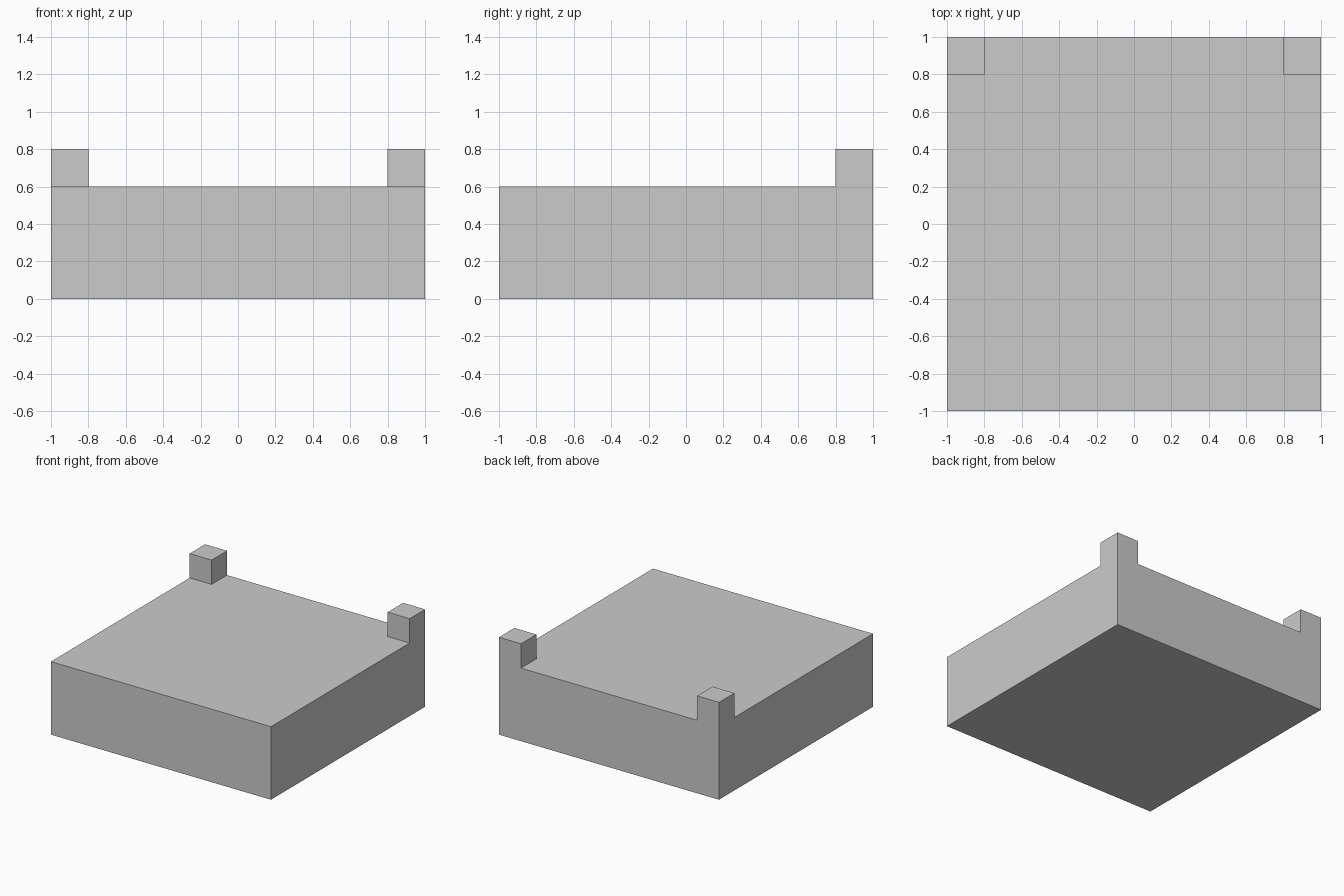
import bpy
import bmesh

if "Cube" in bpy.data.objects:
    bpy.data.objects.remove(bpy.data.objects["Cube"])

BASE_H, POST_H = 0.6, 0.2
XS = (-1.0, -0.8, 0.8, 1.0)
YS = (-1.0, 0.8, 1.0)


def raise_faces(bm, faces, height, keep_bottom=False):
    """Extrude faces straight up."""
    result = bmesh.ops.extrude_face_region(bm, geom=faces, use_keep_orig=keep_bottom)["geom"]
    verts = [g for g in result if isinstance(g, bmesh.types.BMVert)]
    bmesh.ops.translate(bm, verts=verts, vec=(0, 0, height))
    if not keep_bottom:
        old = [f for f in faces if f.is_valid]
        if old:
            bmesh.ops.delete(bm, geom=old, context='FACES')
    return [g for g in result if isinstance(g, bmesh.types.BMFace)]


bm = bmesh.new()

# Footprint split where the corner posts stand
grid = [[bm.verts.new((x, y, 0)) for x in XS] for y in YS]
footprint = [bm.faces.new((grid[j][i], grid[j][i + 1], grid[j + 1][i + 1], grid[j + 1][i]))
             for j in range(len(YS) - 1) for i in range(len(XS) - 1)]

# Solid slab
top = raise_faces(bm, footprint, BASE_H, keep_bottom=True)

# Two posts rising flush from the back corners
corners = []
for f in top:
    c = f.calc_center_median()
    if c.z > BASE_H - 0.01 and c.y > 0.8 and abs(c.x) > 0.8:
        corners.append(f)
raise_faces(bm, corners, POST_H)

# Merge coplanar faces and face everything outward
bmesh.ops.recalc_face_normals(bm, faces=bm.faces[:])
bmesh.ops.dissolve_limit(bm, angle_limit=0.01, verts=bm.verts[:], edges=bm.edges[:])

mesh = bpy.data.meshes.new("slab_with_corner_posts")
bm.to_mesh(mesh)
bm.free()
bpy.context.collection.objects.link(bpy.data.objects.new("slab_with_corner_posts", mesh))
